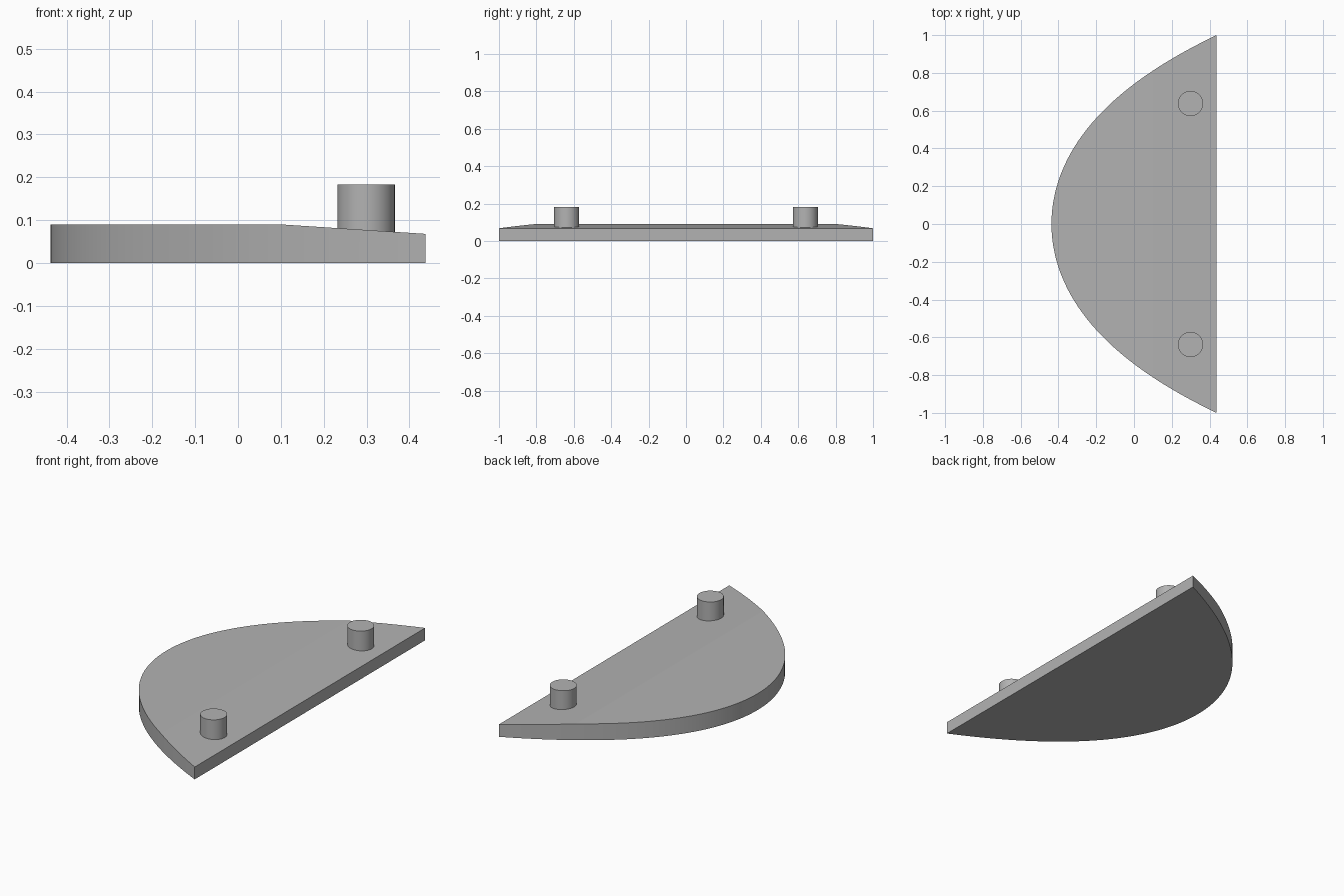
import bpy
import bmesh
from mathutils import Vector

if "Cube" in bpy.data.objects:
    bpy.data.objects.remove(bpy.data.objects["Cube"], do_unlink=True)

EDGE_X = 0.437      # straight edge; the curved tip lies at -EDGE_X
CREASE_X = 0.10     # the top slopes down beyond this line
TOP, EDGE_TOP = 0.09, 0.068
SEGMENTS = 64

grey = bpy.data.materials.new("plain grey")
grey.use_nodes = True
colour = (0.45, 0.45, 0.45, 1)
grey.diffuse_color = colour
grey.node_tree.nodes["Principled BSDF"].inputs["Base Color"].default_value = colour


def make_object(name, bm):
    bmesh.ops.recalc_face_normals(bm, faces=bm.faces)
    mesh = bpy.data.meshes.new(name)
    bm.to_mesh(mesh)
    bm.free()
    mesh.materials.append(grey)
    obj = bpy.data.objects.new(name, mesh)
    bpy.context.collection.objects.link(obj)
    return obj


# Base plate: rounded outline extruded upward
bm = bmesh.new()
outline = []
for i in range(SEGMENTS + 1):
    y = 1 - 2 * i / SEGMENTS
    outline.append(bm.verts.new((-EDGE_X + 0.70 * y**2 + 0.174 * y**4, y, 0)))
bottom = bm.faces.new(outline)
raised = bmesh.ops.extrude_face_region(bm, geom=[bottom], use_keep_orig=True)["geom"]
for v in raised:
    if isinstance(v, bmesh.types.BMVert):
        v.co.z = TOP

# Crease across the plate, then slope the top toward the straight edge
bmesh.ops.bisect_plane(bm, geom=bm.verts[:] + bm.edges[:] + bm.faces[:],
                       plane_co=(CREASE_X, 0, 0), plane_no=(1, 0, 0))
for v in bm.verts:
    if v.co.z > TOP / 2 and v.co.x > CREASE_X:
        t = (v.co.x - CREASE_X) / (EDGE_X - CREASE_X)
        v.co.z = TOP + t * (EDGE_TOP - TOP)
bmesh.ops.recalc_face_normals(bm, faces=bm.faces)
for f in bm.faces:
    f.smooth = abs(f.normal.z) < 0.2 and f.normal.x < 0.5
make_object("base_plate", bm)

# Two round pegs
PEG_BOTTOM, PEG_TOP = 0.06, 0.183
for name, side in (("front_peg", -1), ("back_peg", 1)):
    bm = bmesh.new()
    bmesh.ops.create_cone(bm, cap_ends=True, segments=48, radius1=0.067,
                          radius2=0.067, depth=PEG_TOP - PEG_BOTTOM)
    centre = Vector((0.299, side * 0.638, (PEG_TOP + PEG_BOTTOM) / 2))
    bmesh.ops.translate(bm, verts=bm.verts, vec=centre)
    for f in bm.faces:
        f.smooth = len(f.verts) == 4
    make_object(name, bm)
